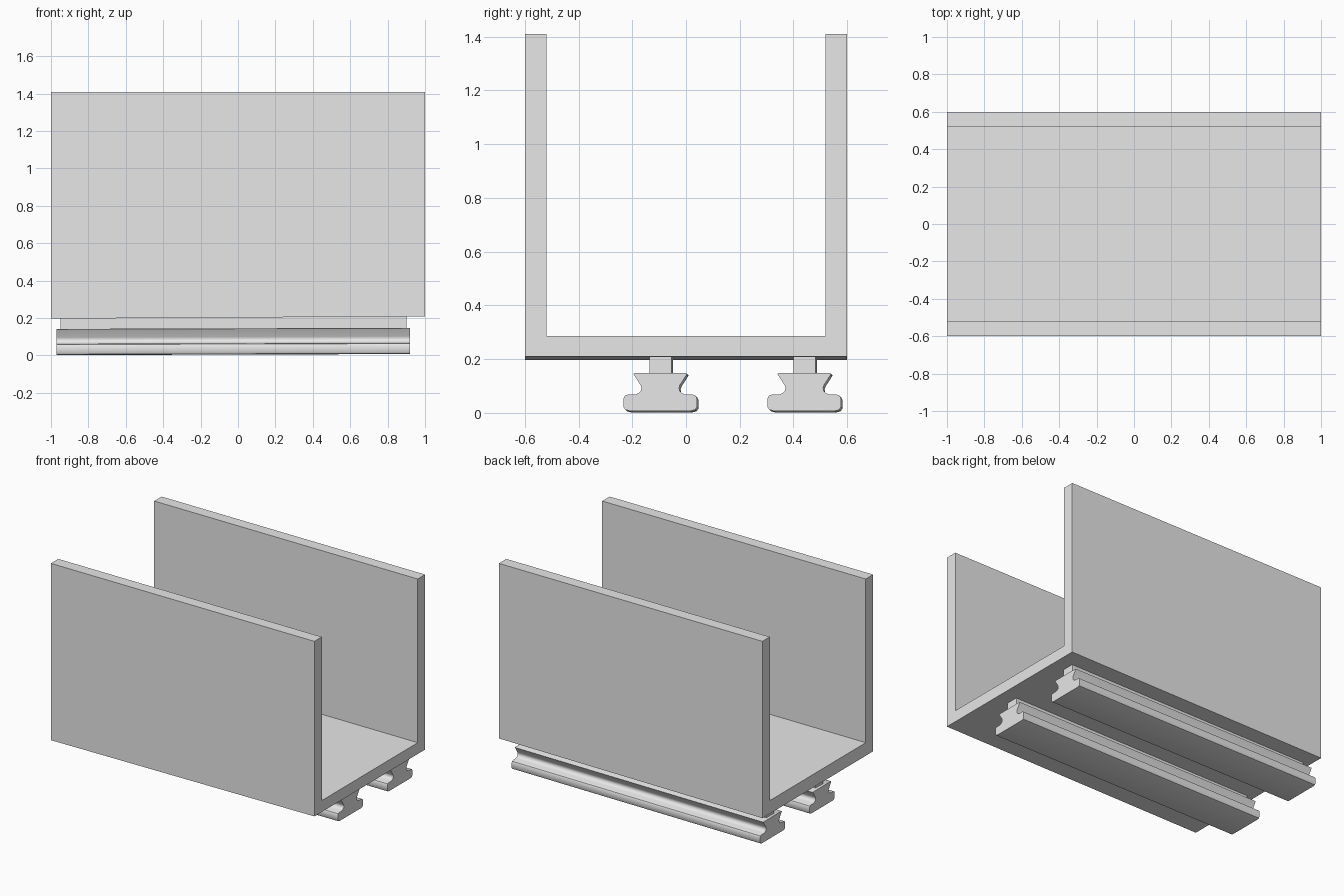
import bpy
import bmesh

default_cube = bpy.data.objects.get("Cube")
if default_cube:
    bpy.data.objects.remove(default_cube, do_unlink=True)

grey = bpy.data.materials.new("light_grey")
grey.use_nodes = True
colour = (0.8, 0.8, 0.8, 1)
grey.diffuse_color = colour
grey.node_tree.nodes["Principled BSDF"].inputs["Base Color"].default_value = colour


def extrude_profile(name, profile, x0, x1, place=lambda v: None):
    """Extrude a closed (y, z) profile along x, then adjust each vertex."""
    bm = bmesh.new()
    face = bm.faces.new([bm.verts.new((x0, y, z)) for y, z in profile])
    result = bmesh.ops.extrude_face_region(bm, geom=[face])
    for v in result["geom"]:
        if isinstance(v, bmesh.types.BMVert):
            v.co.x = x1
    for v in bm.verts:
        place(v)
    bmesh.ops.recalc_face_normals(bm, faces=bm.faces)
    mesh = bpy.data.meshes.new(name)
    bm.to_mesh(mesh)
    bm.free()
    mesh.materials.append(grey)
    obj = bpy.data.objects.new(name, mesh)
    bpy.context.collection.objects.link(obj)
    return obj


def mirrored(half):
    return half + [(-y, z) for y, z in reversed(half)]


# U-shaped channel whose underside rises slightly towards +x
def slope_underside(v):
    if v.co.z < 0.25:
        v.co.z += 0.006 * v.co.x


channel_half = [(0.6, 0.203), (0.6, 1.41), (0.52, 1.41), (0.52, 0.287)]
extrude_profile("channel", mirrored(channel_half), -1, 1, slope_underside)

# Waisted rails with a narrow neck joining each to the channel
rail_half = [(0.115, 0.005), (0.13, 0.009), (0.136, 0.018), (0.136, 0.052),
             (0.132, 0.061), (0.122, 0.065), (0.092, 0.066), (0.08, 0.071),
             (0.072, 0.08), (0.07, 0.09), (0.073, 0.1), (0.098, 0.139),
             (0.1, 0.143), (0.096, 0.145)]
neck_half = [(0.041, 0.14), (0.041, 0.21)]

for side, centre in (("front", -0.093), ("back", 0.443)):
    def lay_out(v):
        v.co.y += centre - 0.003 * v.co.x
        v.co.z += 0.003 * v.co.x

    rail = extrude_profile(side + "_rail", mirrored(rail_half), -0.97, 0.92, lay_out)
    bpy.ops.object.select_all(action="DESELECT")
    rail.select_set(True)
    bpy.context.view_layer.objects.active = rail
    bpy.ops.object.shade_smooth_by_angle(angle=0.6)
    extrude_profile(side + "_neck", mirrored(neck_half), -0.95, 0.9, lay_out)
